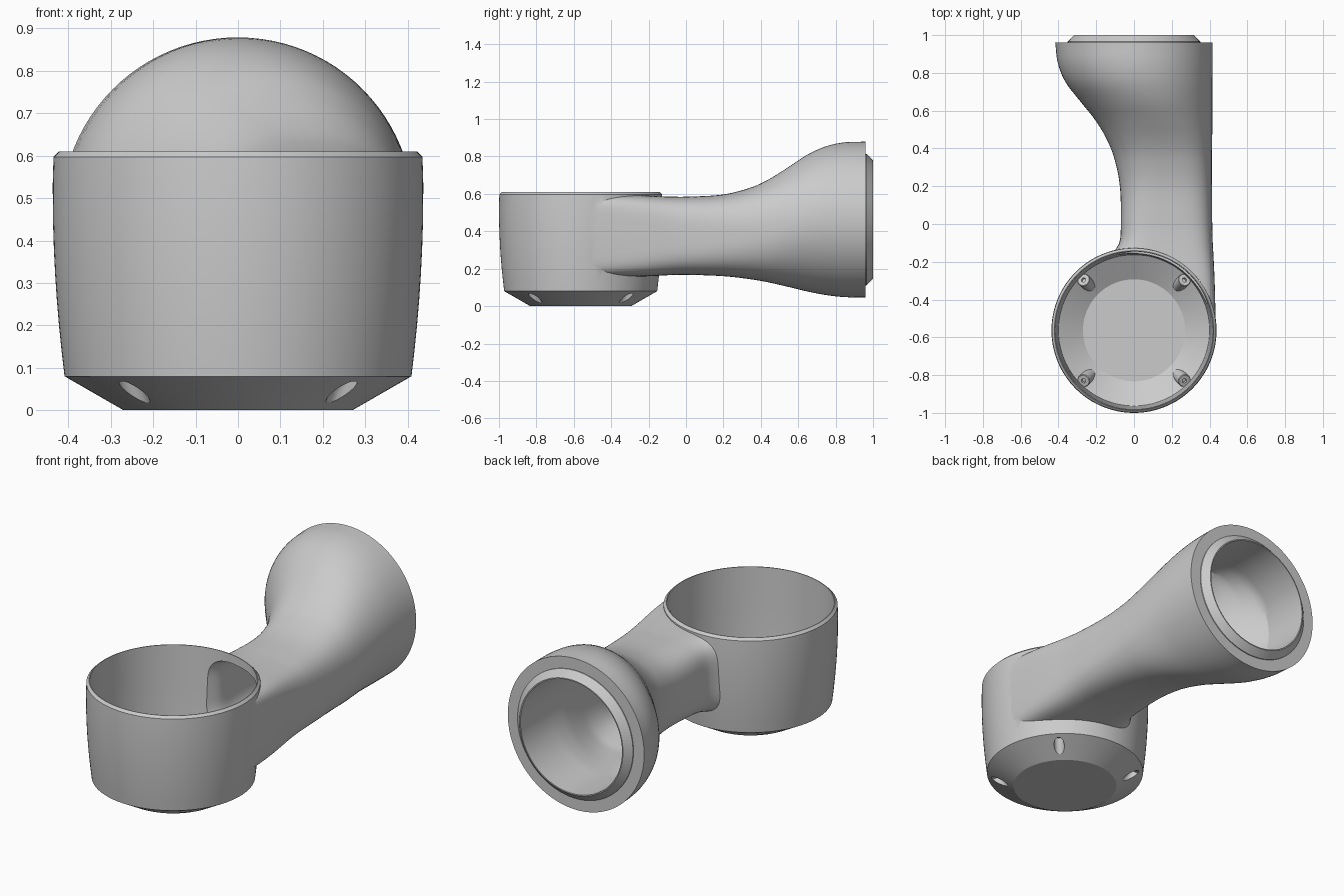
import bpy, bmesh, math
from mathutils import Vector, Matrix

if "Cube" in bpy.data.objects:
    bpy.data.objects.remove(bpy.data.objects["Cube"])

CUP = Vector((0, -0.563, 0))
BELL_Z = 0.4625


def finish(bm, name):
    bmesh.ops.recalc_face_normals(bm, faces=bm.faces[:])
    me = bpy.data.meshes.new(name)
    bm.to_mesh(me)
    bm.free()
    ob = bpy.data.objects.new(name, me)
    bpy.context.collection.objects.link(ob)
    return ob


def skin(rings, name):
    """Closed solid through a list of equal-length point rings."""
    bm = bmesh.new()
    rows = [[bm.verts.new(p) for p in r] for r in rings]
    n = len(rows[0])
    for a, b in zip(rows, rows[1:]):
        for i in range(n):
            j = (i + 1) % n
            bm.faces.new((a[i], a[j], b[j], b[i]))
    bm.faces.new(rows[0])
    bm.faces.new(rows[-1])
    return finish(bm, name)


def revolve(profile, name, matrix, n=128):
    return skin([[matrix @ Vector((r * math.cos(2 * math.pi * i / n),
                                   r * math.sin(2 * math.pi * i / n), z))
                  for i in range(n)] for r, z in profile], name)


def boolean(ob, tool, op):
    m = ob.modifiers.new(op, 'BOOLEAN')
    m.operation, m.object, m.solver = op, tool, 'EXACT'
    bpy.context.view_layer.objects.active = ob
    bpy.ops.object.modifier_apply(modifier=m.name)
    bpy.data.objects.remove(tool)


def smooth(ob):
    bpy.ops.object.select_all(action='DESELECT')
    ob.select_set(True)
    bpy.context.view_layer.objects.active = ob
    bpy.ops.object.shade_smooth_by_angle(angle=math.radians(28))


# Arm sections: y, x min, x max, z min, z max, squareness
KEYS = [
    (-0.56, -0.20, 0.435, 0.155, 0.599, 9.0),
    (-0.30, -0.17, 0.428, 0.157, 0.595, 6.0),
    (-0.17, -0.12, 0.422, 0.161, 0.589, 4.6),
    (-0.10, -0.078, 0.418, 0.165, 0.586, 4.0),
    (0.00, -0.070, 0.415, 0.167, 0.585, 3.5),
    (0.20, -0.075, 0.413, 0.160, 0.597, 2.9),
    (0.35, -0.105, 0.413, 0.143, 0.635, 2.5),
    (0.45, -0.145, 0.414, 0.125, 0.682, 2.3),
    (0.55, -0.205, 0.415, 0.102, 0.745, 2.1),
    (0.65, -0.285, 0.415, 0.078, 0.810, 2.0),
    (0.75, -0.362, 0.415, 0.059, 0.855, 2.0),
    (0.85, -0.403, 0.415, 0.048, 0.876, 2.0),
    (0.96, -0.417, 0.415, 0.046, 0.879, 2.0),
]


def section(y):
    """Smooth (Hermite) interpolation of the arm section at y."""
    k = max(i for i in range(len(KEYS) - 1) if KEYS[i][0] <= y + 1e-6)

    def slope(i, c):
        a, b = KEYS[max(i - 1, 0)], KEYS[min(i + 1, len(KEYS) - 1)]
        return (b[c] - a[c]) / (b[0] - a[0])
    p, q = KEYS[k], KEYS[k + 1]
    h = q[0] - p[0]
    t = (y - p[0]) / h
    return [(2*t**3 - 3*t*t + 1) * p[c] + (t**3 - 2*t*t + t) * h * slope(k, c)
            + (3*t*t - 2*t**3) * q[c] + (t**3 - t*t) * h * slope(k + 1, c)
            for c in range(1, 6)]


def ring(y, inner=False, n=96):
    x0, x1, z0, z1, e = section(min(y, 0.96))
    if inner:  # wall thickness, limited to the straight round bore of the open end
        x0, z0 = max(x0 + 0.035, -0.31), max(z0 + 0.028, BELL_Z - 0.31)
        x1 = min(x1 - 0.035, 0.31 + 0.12 * max(0, 0.3 - y))
        z1 = min(z1 - 0.025, BELL_Z + 0.31)
    near_cup = min(1, max(0, (0.1 - y) / 0.6))
    pts = []
    for i in range(n):
        c, s = math.cos(2 * math.pi * i / n), math.sin(2 * math.pi * i / n)
        x = (x0 + x1) / 2 + (x1 - x0) / 2 * math.copysign(abs(c) ** (2 / e), c)
        z = (z0 + z1) / 2 + (z1 - z0) / 2 * math.copysign(abs(s) ** (2 / e), s)
        if x > 0:  # follow the barrel taper of the cup wall
            x -= near_cup * 0.145 * max(0, 0.52 - z) ** 2 * x / x1 + near_cup * 0.001
        pts.append(Vector((x, y, z)))
    return pts


# Outer body: round cup, flared arm, chamfered end lip
at_cup = Matrix.Translation(CUP)
at_bell = Matrix.Translation((0, 0, BELL_Z)) @ Matrix.Rotation(-math.pi / 2, 4, 'X')
cup_r = [(z, 0.437 - 0.145 * max(0, 0.52 - z) ** 2) for z in
         (0.14, 0.2, 0.26, 0.32, 0.38, 0.44, 0.53)]
body = revolve([(0.27, 0), (0.409, 0.08)] + [(r, z) for z, r in cup_r]
               + [(0.435, 0.597), (0.422, 0.61)], "arm_body", at_cup)
N = 54
boolean(body, skin([ring(-0.555 + 1.515 * i / N) for i in range(N + 1)], "arm_loft"), 'UNION')
boolean(body, revolve([(0.352, 0.9), (0.352, 0.965), (0.316, 1.0)], "end_lip", at_bell), 'UNION')

# Hollow inside of the cup and of the arm
boolean(body, revolve([(0.27, 0.016), (0.40, 0.094), (0.407, 0.2), (0.413, 0.4), (0.418, 0.61),
                       (0.418, 0.7)], "cup_hollow", at_cup), 'DIFFERENCE')
ys = [-0.42 + 1.38 * i / N for i in range(N + 1)] + [1.03]
boolean(body, skin([ring(y, True) for y in ys], "arm_hollow"), 'DIFFERENCE')

# Four slanted screw pockets in the base chamfer, each with a hollow boss inside
tilt = Matrix.Rotation(math.radians(28), 4, 'Y')
bosses = []
for k in range(4):
    place = at_cup @ Matrix.Rotation(math.pi / 4 + k * math.pi / 2, 4, 'Z') \
        @ Matrix.Translation((0.346, 0, 0.045))
    boolean(body, revolve([(0.027, -0.09), (0.027, 0.04)], "pocket", place @ tilt, 32),
            'DIFFERENCE')
    boss = revolve([(0.027, 0.04), (0.027, -0.08), (0.034, -0.08), (0.034, 0.065),
                    (0.031, 0.068), (0.012, 0.068), (0.012, 0.052)],
                   f"screw_boss_{k + 1}", place @ tilt, 32)
    # trim the boss flush inside the sloping base wall
    bm = bmesh.new()
    bm.from_mesh(boss.data)
    up = (place.to_3x3() @ Vector((-0.08, 0, 0.138))).normalized()
    bmesh.ops.bisect_plane(bm, geom=bm.verts[:] + bm.edges[:] + bm.faces[:],
                           plane_co=place.translation + up * 0.007,
                           plane_no=up, clear_inner=True)
    bm.to_mesh(boss.data)
    bm.free()
    bosses.append(boss)

for ob in [body] + bosses:
    smooth(ob)
